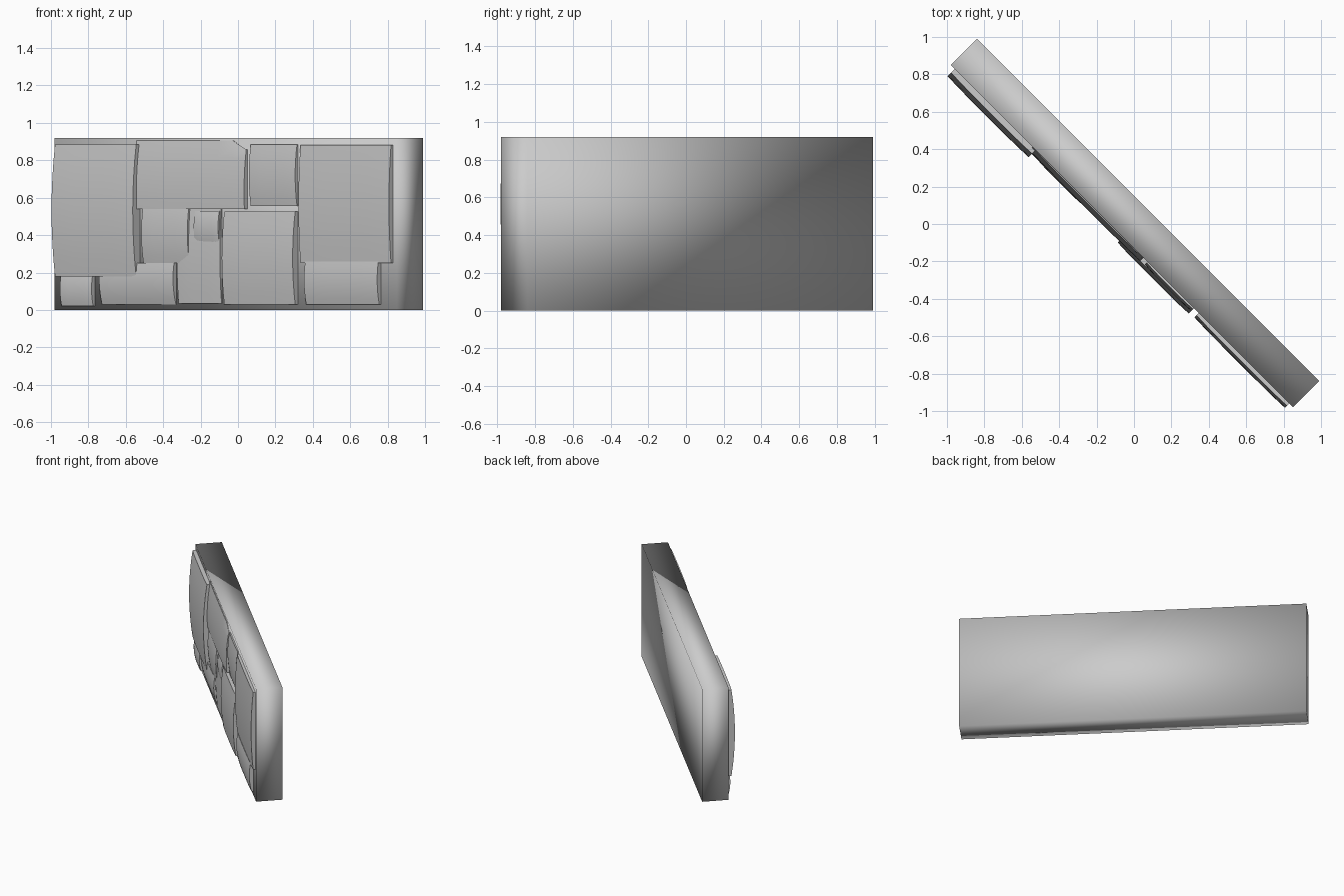
import bpy, bmesh, math

if "Cube" in bpy.data.objects:
    bpy.data.objects.remove(bpy.data.objects["Cube"])

WALL = 0.13    # front face of the slab lies on x + y = -WALL
N = 8


def make_object(name, bm):
    bmesh.ops.recalc_face_normals(bm, faces=bm.faces)
    mesh = bpy.data.meshes.new(name)
    bm.to_mesh(mesh)
    bm.free()
    for p in mesh.polygons:
        p.use_smooth = True
    ob = bpy.data.objects.new(name, mesh)
    bpy.context.collection.objects.link(ob)
    return ob


# Diagonal backing slab, smooth shaded all round
bm = bmesh.new()
ends = [(-0.84, 0.99), (0.99, -0.84), (0.85, -0.98), (-0.98, 0.85)]
base = bm.faces.new([bm.verts.new((x, y, 0)) for x, y in ends])
ext = bmesh.ops.extrude_face_region(bm, geom=[base])
for v in ext["geom"]:
    if isinstance(v, bmesh.types.BMVert):
        v.co.z = 0.92
make_object("wall_slab", bm)


def on_wall(x, z, s):
    """Point above wall position (x, z), pushed out along the wall normal to depth s."""
    d = (s - WALL) / 2
    y = -WALL - x
    return (x - d, y - d, z)


def stone(name, x0, x1, z0, z1, mid, low, top, cut=None):
    """Pillowed block: depth is low at bottom, top at upper edge, mid between."""
    bm = bmesh.new()
    x0 += (mid - WALL) / 2      # outer edge leans left in the front view
    front, rim = {}, {}
    for i in range(N + 1):
        for j in range(N + 1):
            a, b = i / N, j / N
            x, z = x0 + (x1 - x0) * a, z0 + (z1 - z0) * b
            if cut and x > cut[0]:
                z = min(z, z1 - (x - cut[0]) * cut[1] * b)
            lin = low + (top - low) * b
            bulge = (mid - (low + top) / 2) * (1 - (2 * b - 1) ** 2)
            edge = 0.006 * abs(2 * a - 1) ** 4
            front[i, j] = bm.verts.new(on_wall(x, z, lin + bulge - edge))
            if i in (0, N) or j in (0, N):
                rim[i, j] = bm.verts.new(on_wall(x, z, WALL - 0.02))
    for i in range(N):
        for j in range(N):
            bm.faces.new([front[k] for k in
                          ((i, j), (i + 1, j), (i + 1, j + 1), (i, j + 1))])
    # side walls running back into the slab
    loop = ([(i, 0) for i in range(N)] + [(N, j) for j in range(N)] +
            [(i, N) for i in range(N, 0, -1)] + [(0, j) for j in range(N, 0, -1)])
    for p, q in zip(loop, loop[1:] + loop[:1]):
        bm.faces.new([front[p], front[q], rim[q], rim[p]])
    ob = make_object(name, bm)
    bpy.ops.object.select_all(action='DESELECT')
    ob.select_set(True)
    bpy.context.view_layer.objects.active = ob
    bpy.ops.object.shade_smooth_by_angle(angle=math.radians(40))


# Facing blocks: x range, z range, depth at middle / bottom / top
stone("large_left_block", -1.0, -0.525, 0.18, 0.885, 0.212, 0.175, 0.175)
stone("upper_middle_block", -0.56, 0.05, 0.54, 0.905, 0.168, 0.168, 0.138, (-0.01, 0.92))
stone("upper_small_block", 0.055, 0.32, 0.555, 0.885, 0.165, 0.145, 0.145)
stone("large_right_block", 0.32, 0.83, 0.25, 0.882, 0.182, 0.16, 0.16)
stone("middle_left_block", -0.52, -0.25, 0.25, 0.575, 0.178, 0.155, 0.155)
stone("tiny_centre_block", -0.24, -0.09, 0.355, 0.53, 0.17, 0.155, 0.155)
stone("lower_centre_block", -0.09, 0.32, 0.03, 0.525, 0.192, 0.165, 0.165)
stone("lower_narrow_block", -0.33, -0.085, 0.035, 0.54, 0.16, 0.142, 0.145)
stone("lower_right_block", 0.35, 0.765, 0.03, 0.26, 0.178, 0.155, 0.165)
stone("lower_rough_block", -0.745, -0.33, 0.03, 0.25, 0.17, 0.14, 0.16)
stone("lower_left_block", -0.955, -0.765, 0.022, 0.19, 0.172, 0.155, 0.16)
